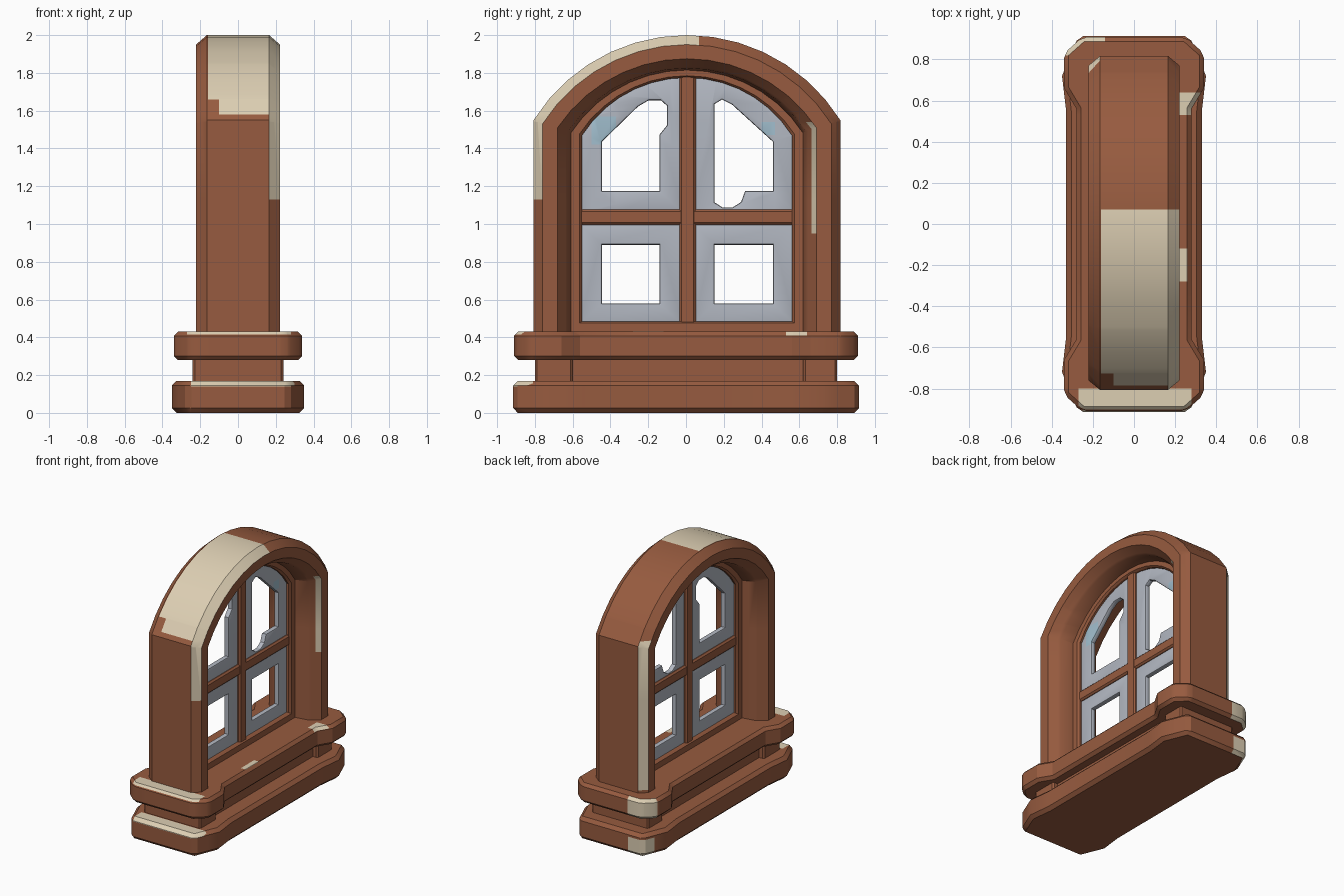
import bpy, bmesh, math
from mathutils import Matrix, Vector

cube = bpy.data.objects.get("Cube")
if cube:
    bpy.data.objects.remove(cube)


def material(name, rgb):
    m = bpy.data.materials.new(name)
    m.use_nodes = True
    m.diffuse_color = (*rgb, 1)
    bsdf = m.node_tree.nodes["Principled BSDF"]
    bsdf.inputs["Base Color"].default_value = (*rgb, 1)
    bsdf.inputs["Roughness"].default_value = 0.8
    return m


WOOD = material("brown_wood", (0.31, 0.105, 0.05))
CREAM = material("worn_cream", (0.72, 0.62, 0.45))
GLASS = material("grey_glass", (0.45, 0.48, 0.54))
SHEEN = material("pale_blue_sheen", (0.36, 0.52, 0.62))
MID = 0.005      # centre of the window along y
BIG = 9


def finish(name, bm, mats, patches=(), angle=30):
    """Cut each patch box into the mesh, colour it, and make the object."""
    for low, high, facing in patches:
        for i in range(3):
            for limit in (low[i], high[i]):
                if abs(limit) < BIG:
                    co, no = Vector(), Vector()
                    co[i], no[i] = limit, 1
                    bmesh.ops.bisect_plane(bm, geom=bm.verts[:] + bm.edges[:] + bm.faces[:],
                                           dist=0.0005, plane_co=co, plane_no=no)
    bmesh.ops.recalc_face_normals(bm, faces=bm.faces[:])
    bm.normal_update()
    for low, high, facing in patches:
        for f in bm.faces:
            c = f.calc_center_median()
            inside = all(low[i] < c[i] < high[i] for i in range(3))
            if inside and f.normal.dot(Vector(facing)) > 0.3:
                f.material_index = 1
    mesh = bpy.data.meshes.new(name)
    bm.to_mesh(mesh)
    bm.free()
    for m in mats:
        mesh.materials.append(m)
    obj = bpy.data.objects.new(name, mesh)
    bpy.context.collection.objects.link(obj)
    bpy.ops.object.select_all(action='DESELECT')
    obj.select_set(True)
    bpy.context.view_layer.objects.active = obj
    bpy.ops.object.shade_smooth_by_angle(angle=math.radians(angle))
    return obj


def arc_z(y, half, spring, top):
    rise = top - spring
    r = (half * half + rise * rise) / (2 * rise)
    return top - r + math.sqrt(r * r - y * y)


def arch(half, spring, top, base, n=14):
    """Straight legs joined by a shallow arc, as (y, z) points."""
    rise = top - spring
    r = (half * half + rise * rise) / (2 * rise)
    a = math.asin(half / r)
    pts = [(MID + r * math.sin(t), top - r + r * math.cos(t))
           for t in (-a + 2 * a * i / n for i in range(n + 1))]
    return [(MID - half, base)] + pts + [(MID + half, base)]


def loft(rings, closed):
    """Join a loop of (x, path) rings into a tube; closed also joins path ends."""
    bm = bmesh.new()
    rows = [[bm.verts.new((x, y, z)) for y, z in path] for x, path in rings]
    count = len(rows[0])
    for a, b in zip(rows, rows[1:] + rows[:1]):
        for i in range(count if closed else count - 1):
            j = (i + 1) % count
            bm.faces.new((a[i], a[j], b[j], b[i]))
    return bm


def prism(outline, z0, z1, bevel, segments=1):
    bm = bmesh.new()
    base = bm.faces.new([bm.verts.new((x, y, z0)) for x, y in outline])
    ext = bmesh.ops.extrude_face_region(bm, geom=[base])["geom"]
    bmesh.ops.translate(bm, vec=(0, 0, z1 - z0),
                        verts=[v for v in ext if isinstance(v, bmesh.types.BMVert)])
    bmesh.ops.recalc_face_normals(bm, faces=bm.faces[:])
    edges = [e for e in bm.edges if e.calc_face_angle(0) > 0.6]
    bmesh.ops.bevel(bm, geom=edges, offset=bevel, segments=segments,
                    affect='EDGES', profile=0.5, clamp_overlap=True)
    return bm


def mirrored(quarter):
    """Full outline from the points of the +x +y quarter, end first."""
    right = quarter + [(x, -y) for x, y in reversed(quarter)]
    return right + [(-x, y) for x, y in reversed(right)]


def block(name, x, y0, y1, z0, z1, bevel):
    outline = [(x, y0), (x, y1), (-x, y1), (-x, y0)]
    finish(name, prism(outline, z0, z1, bevel), [WOOD])


# Base slab, neck and sill
finish("base_slab", prism(mirrored([(0.27, 0.915), (0.35, 0.72), (0.33, 0.55)]), 0, 0.17, 0.025),
       [WOOD, CREAM],
       [((-0.25, -BIG, 0.14), (0.3, -0.81, BIG), (0, -0.5, 0.9)),
        ((-BIG, 0.82, -BIG), (-0.15, BIG, 0.13), (-0.3, 1, 0))])
block("neck_middle", 0.2, -0.7, 0.7, 0.15, 0.3, 0.005)
block("neck_front_block", 0.24, -0.8, -0.6, 0.15, 0.3, 0.012)
block("neck_back_block", 0.24, 0.62, 0.8, 0.15, 0.3, 0.012)
finish("sill", prism(mirrored([(0.25, 0.91), (0.34, 0.83), (0.34, 0.66), (0.28, 0.56)]), 0.28, 0.43, 0.022),
       [WOOD, CREAM],
       [((-0.27, -BIG, 0.415), (0.28, -0.8, BIG), (0, -0.3, 1)),
        ((-BIG, 0.82, 0.25), (-0.14, BIG, BIG), (-0.3, 1, 0)),
        ((0.22, 0.53, 0.41), (BIG, 0.64, BIG), (0, 0, 1)),
        ((0.22, -0.28, 0.41), (0.26, -0.12, BIG), (0, 0, 1))])

# Outer arched frame with chamfered edges and a sloping reveal
side = [(0.165, (0.812, 1.55, 2.0)), (0.222, (0.765, 1.53, 1.95)),
        (0.222, (0.685, 1.51, 1.875)), (0.15, (0.63, 1.49, 1.825)),
        (0.0, (0.605, 1.48, 1.81))]
section = side + [(-x, p) for x, p in reversed(side[:-1])]
finish("arched_frame", loft([(x, arch(*p, 0.4)) for x, p in section], False),
       [WOOD, CREAM],
       [((-0.16, -BIG, 1.66), (BIG, 0.07, BIG), (0, -0.5, 0.9)),
        ((-0.1, -BIG, 1.58), (BIG, -0.5, 1.66), (0, -0.5, 0.9)),
        ((0.165, -BIG, 1.13), (BIG, -0.7, 1.58), (0, -1, 0)),
        ((-BIG, 0.7, 0.45), (-0.165, BIG, 1.58), (0, 1, 0)),
        ((0.19, 0.6, 0.95), (BIG, 0.7, 1.54), (0, -1, 0))])

# Inner sash ring and its glazing bars
outer, inner = arch(0.62, 1.49, 1.825, 0.42), arch(0.555, 1.47, 1.775, 0.485)
soft = arch(0.57, 1.475, 1.785, 0.475)
finish("sash_ring", loft([(0.05, outer), (0.05, soft), (0.035, inner),
                          (-0.035, inner), (-0.05, soft), (-0.05, outer)], True), [WOOD])
block("vertical_bar", 0.04, -0.035, 0.052, 0.45, 1.8, 0.012)
block("horizontal_bar", 0.037, -0.59, 0.6, 0.995, 1.078, 0.012)


# Broken glass panes, drawn as filled outlines with a hole
def pane(name, outline, hole, patches=()):
    curve = bpy.data.curves.new(name, 'CURVE')
    curve.dimensions, curve.fill_mode = '2D', 'BOTH'
    curve.extrude, curve.bevel_depth, curve.bevel_resolution = 0.01, 0.01, 1
    for pts in (outline, hole):
        spline = curve.splines.new('POLY')
        spline.points.add(len(pts) - 1)
        for p, (y, z) in zip(spline.points, pts):
            p.co = (y, z, 0, 1)
        spline.use_cyclic_u = True
    temp = bpy.data.objects.new(name + "_outline", curve)
    bpy.context.collection.objects.link(temp)
    graph = bpy.context.evaluated_depsgraph_get()
    mesh = bpy.data.meshes.new_from_object(temp.evaluated_get(graph))
    mesh.transform(Matrix(((0, 0, 1, 0), (1, 0, 0, 0), (0, 1, 0, 0), (0, 0, 0, 1))))
    bm = bmesh.new()
    bm.from_mesh(mesh)
    for f in bm.faces:
        f.material_index = 0
    bmesh.ops.remove_doubles(bm, verts=bm.verts[:], dist=0.0001)
    bpy.data.objects.remove(temp)
    bpy.data.meshes.remove(mesh)
    finish(name, bm, [GLASS, SHEEN], patches)


def rect(y0, y1, z0, z1):
    return [(y0, z0), (y1, z0), (y1, z1), (y0, z1)]


def arched_outline(sign):
    ys = [0.02 + 0.55 * i / 8 for i in range(9)]
    return [(MID + sign * 0.57, 1.06), (MID + sign * 0.02, 1.06)] + [
        (MID + sign * y, arc_z(y, 0.575, 1.47, 1.785)) for y in ys]


pane("lower_front_pane", rect(-0.565, -0.02, 0.47, 1.0), rect(-0.455, -0.13, 0.57, 0.9))
pane("lower_back_pane", rect(0.04, 0.575, 0.47, 1.0), rect(0.14, 0.47, 0.57, 0.9))
pane("upper_front_pane", arched_outline(-1),
     [(-0.455, 1.165), (-0.13, 1.165), (-0.13, 1.47), (-0.09, 1.52), (-0.09, 1.63),
      (-0.13, 1.665), (-0.2, 1.665), (-0.26, 1.63), (-0.455, 1.44)],
     [((-BIG, -0.5, 1.42), (BIG, -0.37, 1.57), (1, 0, 0))])
pane("upper_back_pane", arched_outline(1),
     [(0.14, 1.11), (0.19, 1.078), (0.25, 1.078), (0.3, 1.11), (0.32, 1.165), (0.47, 1.165),
      (0.47, 1.44), (0.25, 1.64), (0.19, 1.67), (0.14, 1.64)],
     [((-BIG, 0.4, 1.47), (BIG, 0.47, 1.54), (1, 0, 0))])
